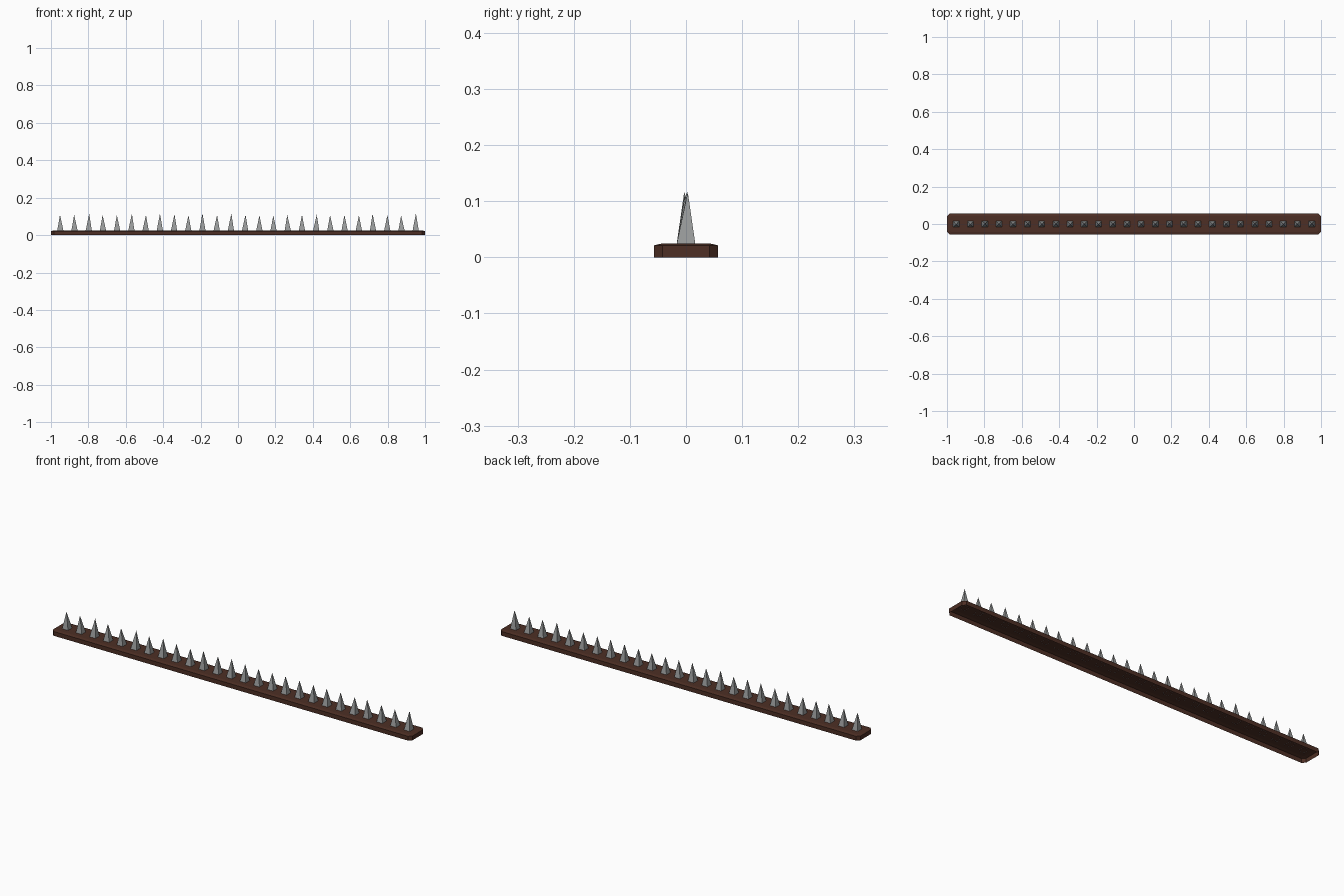
import bpy, bmesh, random
from mathutils import Vector

if "Cube" in bpy.data.objects:
    bpy.data.objects.remove(bpy.data.objects["Cube"])

random.seed(4)

def material(name, rgb):
    m = bpy.data.materials.new(name)
    m.diffuse_color = (*rgb, 1)
    m.use_nodes = True
    m.node_tree.nodes["Principled BSDF"].inputs["Base Color"].default_value = m.diffuse_color
    return m

wood = material("dark brown wood", (0.075, 0.028, 0.018))
steel = material("grey steel", (0.32, 0.33, 0.33))

def finish(name, bm, mat):
    me = bpy.data.meshes.new(name)
    bm.to_mesh(me)
    bm.free()
    me.materials.append(mat)
    ob = bpy.data.objects.new(name, me)
    bpy.context.collection.objects.link(ob)
    return ob

def outline(bm, hx, hy, c, z):
    # rectangle with clipped corners
    pts = [(hx, -hy + c), (hx, hy - c), (hx - c, hy), (-hx + c, hy),
           (-hx, hy - c), (-hx, -hy + c), (-hx + c, -hy), (hx - c, -hy)]
    return [bm.verts.new((x, y, z)) for x, y in pts]

# Plank: shallow tray, open underneath, with a bevelled top edge
bm = bmesh.new()
rings = [outline(bm, 1.0, 0.057, 0.015, 0.0),
         outline(bm, 1.0, 0.057, 0.015, 0.0215),
         outline(bm, 0.985, 0.042, 0.008, 0.025)]
for a, b in zip(rings, rings[1:]):
    for i in range(8):
        j = (i + 1) % 8
        bm.faces.new((a[i], a[j], b[j], b[i]))
bm.faces.new(rings[-1])
finish("plank", bm, wood)

# Spikes: a row of slightly irregular four-sided points
COUNT = 26
bm = bmesh.new()
for i in range(COUNT):
    x = -0.95 + 1.9 * i / (COUNT - 1)
    r = 0.0165
    base = [bm.verts.new((x + sx * r, sy * r, 0.0245))
            for sx, sy in ((-1, -1), (1, -1), (1, 1), (-1, 1))]
    tip = bm.verts.new(Vector((x + random.uniform(-.003, .003),
                               random.uniform(-.004, .004),
                               random.uniform(0.104, 0.117))))
    for k in range(4):
        bm.faces.new((base[k], base[(k + 1) % 4], tip))
finish("spikes", bm, steel)
